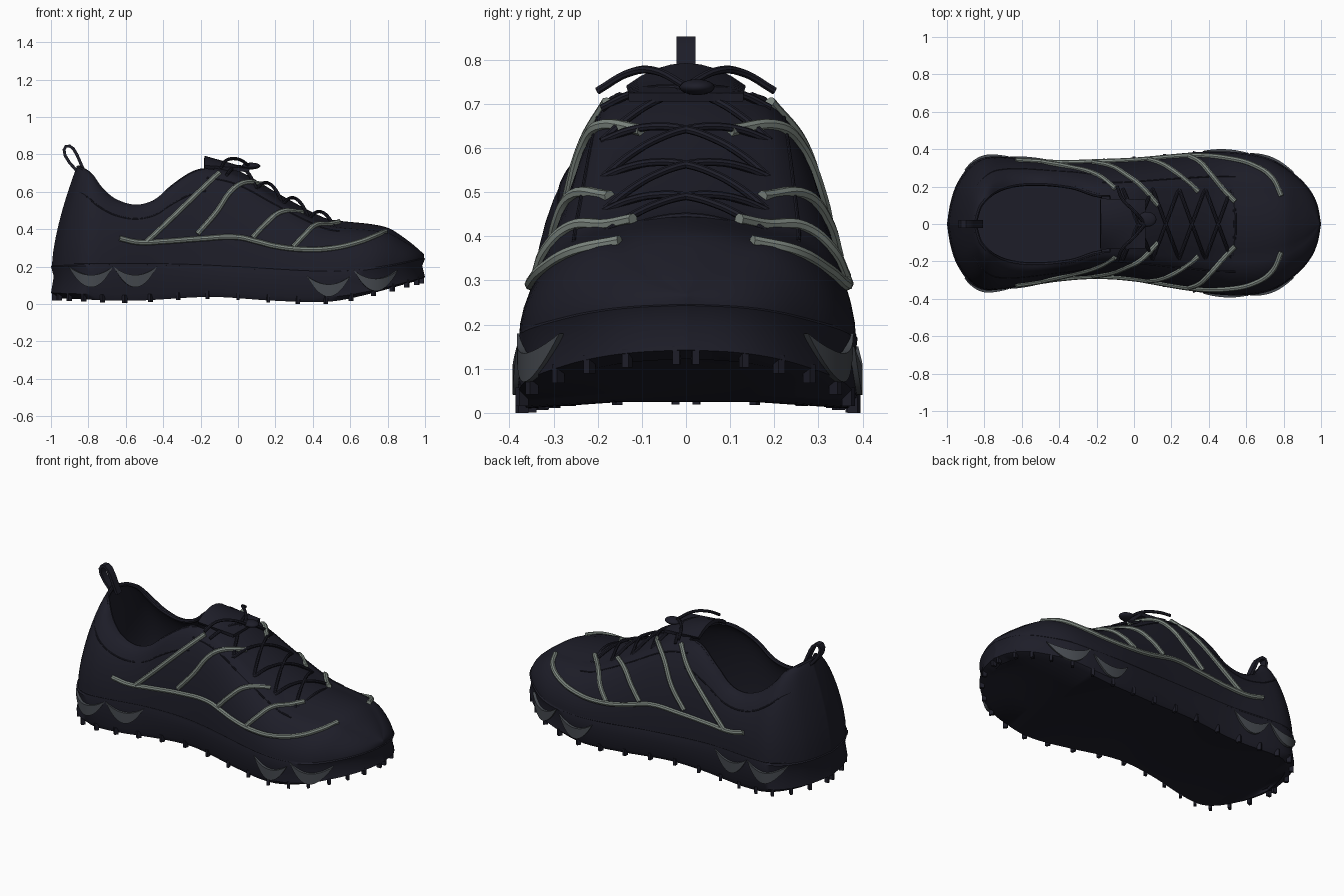
import bpy, bmesh, math
from mathutils import Vector, Matrix

old = bpy.data.objects.get("Cube")
if old:
    bpy.data.objects.remove(old)


def material(name, rgb):
    mat = bpy.data.materials.new(name)
    mat.use_nodes = True
    mat.diffuse_color = (*rgb, 1)
    mat.node_tree.nodes["Principled BSDF"].inputs["Base Color"].default_value = (*rgb, 1)
    return mat


navy = material("dark navy", (.0125, .0125, .0215))
sage = material("sage grey", (.2, .235, .21))
slate = material("slate grey", (.06, .067, .078))


def smooth_profile(*points):
    """Return a smooth function through the given (position, value) points."""
    def slope(i):
        a, b = points[max(i - 1, 0)], points[min(i + 1, len(points) - 1)]
        return (b[1] - a[1]) / (b[0] - a[0])

    def value(x):
        x = min(max(x, points[0][0]), points[-1][0])
        i = 0
        while i < len(points) - 2 and x > points[i + 1][0]:
            i += 1
        (xa, ya), (xb, yb) = points[i], points[i + 1]
        h = xb - xa
        t = (x - xa) / h
        u = 1 - t
        return (ya * u * u * (1 + 2 * t) + slope(i) * h * t * u * u
                + yb * t * t * (3 - 2 * t) - slope(i + 1) * h * t * t * u)
    return value


# Profiles along the length, heel to toe
left_width = smooth_profile((-1, 0), (-.985, .1), (-.95, .21), (-.87, .32), (-.77, .36), (-.4, .335), (0, .355),
                            (.4, .388), (.6, .378), (.75, .34), (.88, .25), (.95, .17), (.985, .09), (1, 0))
right_width = smooth_profile((-1, 0), (-.985, .1), (-.95, .21), (-.87, .32), (-.77, .355), (-.4, .295), (-.1, .288),
                             (.4, .372), (.6, .38), (.75, .35), (.88, .26), (.95, .175), (.985, .09), (1, 0))
sole_bottom = smooth_profile((-1, .03), (-.6, .018), (-.15, .038), (.2, .018), (.5, .012), (.7, .045), (1, .122))
sole_top = smooth_profile((-1, .225), (-.5, .23), (0, .21), (.5, .19), (.75, .21), (1, .26))
upper_top = smooth_profile((-1, .73), (-.9, .69), (-.8, .61), (-.7, .55), (-.57, .52), (-.45, .55), (-.35, .63),
                           (-.25, .695), (-.17, .715), (0, .675), (.2, .56), (.4, .45), (.5, .41),
                           (.8, .375), (.9, .325), (1, .262))
top_width = smooth_profile((-1, 0), (-.95, .1), (-.8, .18), (-.6, .215), (-.35, .2), (-.17, .15),
                           (.2, .165), (.6, .18), (.8, .15), (.93, .08), (1, 0))
OPENING_END = -.17
ROUND = 1.1


def width(s, side):
    return left_width(s) if side > 0 else right_width(s)


def upper_point(s, angle, side, push=0):
    """Point on the side of the upper, angle running from sole to top edge."""
    low, high = sole_top(s) - .02, upper_top(s)
    w, t = width(s, side) * .965, top_width(s)
    z = low + (high - low) * math.sin(angle) ** ROUND
    y = t + (w - t) * max(math.cos(angle), 0) ** ROUND
    rise = max(z - low, 0) / .52
    lean = .13 * rise ** 1.5 * max(0, (-.4 - s) / .6)
    return Vector((s * .985 + lean, side * (y + push * math.cos(angle)), z + push * math.sin(angle)))


def spot(x, z, side):
    """Point just off the upper at a given length and height."""
    low = sole_top(x) - .02
    rise = min(max((z - low) / (upper_top(x) - low), 0), 1)
    return upper_point(x, math.asin(rise ** (1 / ROUND)), side, .014)


def finish(obj, mat):
    obj.data.materials.clear()
    obj.data.materials.append(mat)
    bpy.ops.object.select_all(action='DESELECT')
    obj.select_set(True)
    bpy.context.view_layer.objects.active = obj
    bpy.ops.object.convert(target='MESH')
    bpy.ops.object.shade_smooth_by_angle(angle=math.radians(40))


def mesh_object(name, bm, mat, thickness=0):
    bmesh.ops.remove_doubles(bm, verts=bm.verts, dist=.0005)
    bmesh.ops.recalc_face_normals(bm, faces=bm.faces)
    mesh = bpy.data.meshes.new(name)
    bm.to_mesh(mesh)
    bm.free()
    obj = bpy.data.objects.new(name, mesh)
    bpy.context.collection.objects.link(obj)
    if thickness:
        solid = obj.modifiers.new("thickness", 'SOLIDIFY')
        solid.thickness, solid.offset = thickness, 0
    finish(obj, mat)


def loft(name, rows, mat, closed=False, thickness=0, keep=lambda i, j: True):
    bm = bmesh.new()
    grid = [[bm.verts.new(p) for p in row] for row in rows]
    count = len(rows[0])
    for i in range(len(rows) - 1):
        for j in range(count if closed else count - 1):
            if keep(i, j):
                k = (j + 1) % count
                bm.faces.new((grid[i][j], grid[i + 1][j], grid[i + 1][k], grid[i][k]))
    mesh_object(name, bm, mat, thickness)


def cord(name, points, radius, mat=navy):
    curve = bpy.data.curves.new(name, 'CURVE')
    curve.dimensions = '3D'
    curve.bevel_depth, curve.bevel_resolution = radius, 2
    curve.resolution_u, curve.use_fill_caps = 6, True
    line = curve.splines.new('BEZIER')
    line.bezier_points.add(len(points) - 1)
    for knot, p in zip(line.bezier_points, points):
        knot.co = p
        knot.handle_left_type = knot.handle_right_type = 'AUTO'
    obj = bpy.data.objects.new(name, curve)
    bpy.context.collection.objects.link(obj)
    finish(obj, mat)


stations = [-math.cos(math.pi * i / 72) for i in range(73)]

# Sole: a closed section swept from heel to toe, hollowed a little underneath
sole_levels = ((.97, 1), (1, .88), (.985, .6), (1, .15), (.95, 0), (.4, .08))
sole_rows = []
for s in stations:
    low, high = sole_bottom(s), sole_top(s)
    right, left = [[Vector((s * (k if k > .5 else .95), side * width(s, side) * k, low + (high - low) * h))
                    for k, h in sole_levels] for side in (-1, 1)]
    sole_rows.append(right + left[::-1])
loft("sole", sole_rows, navy, closed=True)

# Upper: side walls joined by a crowned top, open above the heel
STEPS, ACROSS = 10, 8
upper_rows = []
for s in stations:
    angles = [math.pi / 2 * i / STEPS for i in range(STEPS + 1)]
    right = [upper_point(s, a, -1) for a in angles]
    left = [upper_point(s, a, 1) for a in angles]
    bridge = []
    for i in range(1, ACROSS):
        p = right[-1].lerp(left[-1], i / ACROSS)
        p.z += .18 * top_width(s) * (1 - (2 * i / ACROSS - 1) ** 2)
        bridge.append(p)
    upper_rows.append(right + bridge + left[::-1])
loft("upper", upper_rows, navy, thickness=.02,
     keep=lambda i, j: not (STEPS <= j < STEPS + ACROSS and stations[i] < OPENING_END))

# Collar rim and heel seam
rim = [s for s in stations if s < OPENING_END + .02]


def wrap(line, angle, push):
    return ([upper_point(s, angle, -1, push) for s in line[::-1]]
            + [upper_point(s, angle, 1, push) for s in line[1:]])


cord("collar_rim", wrap(rim, math.pi / 2, 0), .012)
cord("heel_seam", wrap(rim, math.radians(52), .008), .005)

piping = {
    "side": ((-.65, .345), (-.55, .325), (-.4, .33), (-.2, .345), (0, .352), (.1, .33), (.2, .305),
             (.35, .287), (.5, .29), (.65, .32), (.75, .355), (.8, .39)),
    "ankle": ((-.5, .325), (-.35, .46), (-.2, .6), (-.1, .69)),
    "instep": ((-.22, .37), (-.12, .48), (-.03, .6), (.03, .635)),
    "midfoot": ((.08, .35), (.15, .42), (.23, .48), (.35, .5)),
    "forefoot": ((.3, .3), (.36, .36), (.42, .41), (.49, .43)),
}
inner_ends = {"instep": (.13, .1, .64), "forefoot": (.54, .12, .438)}

for side, label in ((1, "left"), (-1, "right")):
    cord("rand_seam_" + label, [upper_point(s, .03, side, .004) for s in stations], .007)
    # Panel edge beside the laces
    stay = [upper_point(-.17 + .08 * i, math.radians(66), side, .009) for i in range(10)]
    cord("lace_panel_edge_" + label, stay, .005)

    # Piping along the side with branches up to the laces
    for part, path in piping.items():
        points = [spot(x, z, side) for x, z in path]
        if part in inner_ends:
            x, y, z = inner_ends[part]
            points.append((x, side * y, z))
        cord(f"{part}_piping_{label}", points, .0145, sage)

    # Crescent inserts on the sole wall
    for n, (centre, top) in enumerate(((-.785, .2), (-.55, .2), (.485, .15), (.735, .18))):
        rows = []
        for i in range(17):
            u = i / 8 - 1
            x = centre + .115 * u
            arch = 1 - u * u
            row = []
            for j in range(5):
                z = top - arch * (.045 + .065 * j / 4)
                row.append((x, side * (width(x, side) - .004 + .008 * arch), z))
            rows.append(row)
        loft(f"sole_insert_{label}_{n}", rows, slate, thickness=.016)

    # Loose lace end
    cord("lace_end_" + label, [(.06, 0, .74), (0, side * .07, .775), (-.06, side * .13, .77),
                               (-.09, side * .2, .73)], .009)

# Tread lugs round the edge of the sole
bm = bmesh.new()
for side in (1, -1):
    for i in range(19):
        s = -math.cos(math.pi * (i + .5) / 19)
        place = Vector((s * .985, side * width(s, side) * .98, sole_bottom(s) + .01))
        turn = Matrix.Rotation(math.atan2(place.y, place.x * .4), 4, 'Z')
        size = Matrix.Diagonal((.025, .016, .042, 1))
        bmesh.ops.create_cube(bm, size=1, matrix=Matrix.Translation(place) @ turn @ size)
mesh_object("tread_lugs", bm, navy)

# Criss-cross laces
eyelets = (.52, .38, .24, .1, -.06)
for n in range(len(eyelets) - 1):
    for side in (1, -1):
        path = []
        for i in range(7):
            t = i / 6
            x = eyelets[n] + (eyelets[n + 1] - eyelets[n]) * t
            bow = 1 - (2 * t - 1) ** 2
            path.append((x, side * .19 * (2 * t - 1), upper_top(x) - .005 + .07 * bow))
        cord(f"lace_{n}_{'left' if side > 0 else 'right'}", path, .009)
cord("front_lace", [(.53, -.17, .41), (.54, 0, .445), (.53, .17, .41)], .009)

# Tongue, domed across
tongue = []
for i in range(9):
    t = i / 8
    tongue.append([(.06 - .24 * t, .13 * v / 4, .715 + .068 * t - .05 * t * (v / 4) ** 2) for v in range(-4, 5)])
loft("tongue", tongue, navy, thickness=.02)

# Lace toggle
bm = bmesh.new()
bmesh.ops.create_uvsphere(bm, u_segments=20, v_segments=12, radius=1,
                          matrix=Matrix.Translation((.07, .025, .738)) @ Matrix.Diagonal((.05, .04, .018, 1)))
mesh_object("lace_toggle", bm, navy)

# Heel pull loop
loop = ((-.815, .695), (-.84, .75), (-.862, .8), (-.88, .83), (-.9, .845), (-.92, .843), (-.93, .825),
        (-.925, .795), (-.9, .755), (-.86, .71))
loft("heel_pull_loop", [[(x, y, z) for y in (-.022, .022)] for x, z in loop], navy, thickness=.016)
